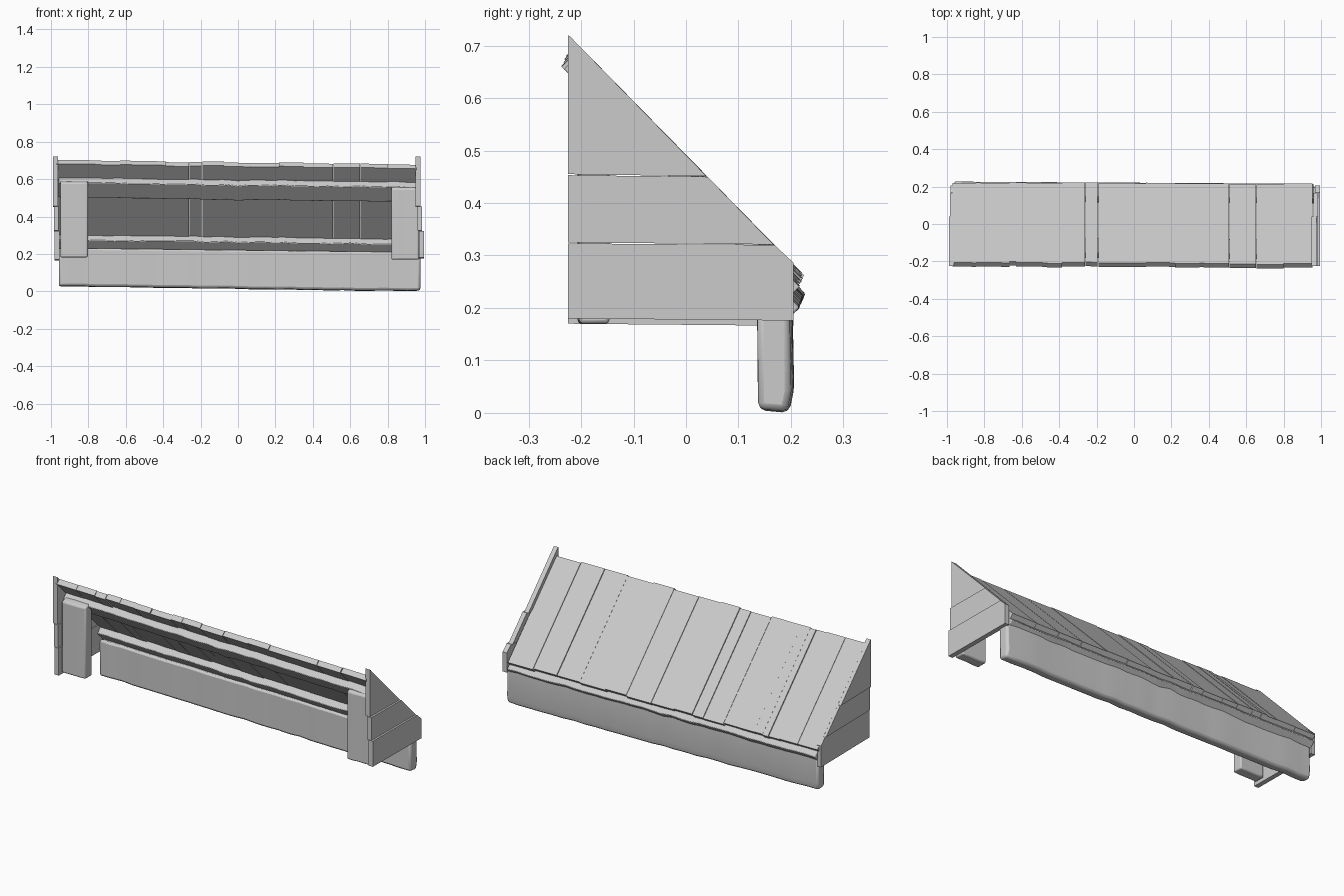
import bpy, bmesh, random
from mathutils import Vector

random.seed(4)
if "Cube" in bpy.data.objects:
    bpy.data.objects.remove(bpy.data.objects["Cube"], do_unlink=True)

wood = bpy.data.materials.new("weathered grey wood")
wood.use_nodes = True
wood.diffuse_color = (0.6, 0.6, 0.6, 1)
wood.node_tree.nodes["Principled BSDF"].inputs["Base Color"].default_value = (0.6, 0.6, 0.6, 1)

SLOPE = Vector((0.7, -0.714))    # down the roof, in (y, z)
NORMAL = Vector((0.714, 0.7))    # out of the roof, in (y, z)


def sag(x):
    """Droop of the old timber along its length, in (y, z)."""
    t = (x + 1) / 2
    dip = 0.005 if abs(x) < 0.06 else 0
    return Vector((-0.012 * t, -0.026 * t - dip))


def sweep(name, sections, bevel=0.0, smooth=False):
    """Skin a list of (x, [(y, z), ...]) sections into a closed solid."""
    bm = bmesh.new()
    rings = [[bm.verts.new((x, y, z)) for y, z in pts] for x, pts in sections]
    n = len(rings[0])
    for a, b in zip(rings, rings[1:]):
        for i in range(n):
            j = (i + 1) % n
            bm.faces.new((a[i], a[j], b[j], b[i]))
    bm.faces.new(rings[0])
    bm.faces.new(rings[-1])
    bmesh.ops.recalc_face_normals(bm, faces=bm.faces)
    mesh = bpy.data.meshes.new(name)
    bm.to_mesh(mesh)
    bm.free()
    obj = bpy.data.objects.new(name, mesh)
    bpy.context.collection.objects.link(obj)
    mesh.materials.append(wood)
    if bevel:
        mod = obj.modifiers.new("worn edges", "BEVEL")
        mod.width = bevel
        mod.segments = 2
        mod.limit_method = "ANGLE"
        mod.angle_limit = 0.8
    if smooth:
        bpy.ops.object.select_all(action="DESELECT")
        obj.select_set(True)
        bpy.context.view_layer.objects.active = obj
        bpy.ops.object.shade_smooth_by_angle(angle=0.7)
    return obj


def sloped_box(origin, length, depth):
    """Rectangle lying along the roof slope, its depth going inwards."""
    p = Vector(origin)
    q = p + SLOPE * length
    return [p, q, q - NORMAL * depth, p - NORMAL * depth]


def stations(x0, x1, count):
    return [x0 + (x1 - x0) * i / (count - 1) for i in range(count)]


# Roof planks running down the slope
seams = [-0.97, -0.845, -0.73, -0.665, -0.63, -0.575, -0.48, -0.385, -0.26, -0.19,
         -0.075, 0.065, 0.22, 0.35, 0.51, 0.655, 0.8, 0.955]
for k, (x0, x1) in enumerate(zip(seams, seams[1:])):
    gap = 0.004 if x1 in (-0.19, 0.655) else 0.001
    lift = NORMAL * random.uniform(-0.003, 0.003)
    start = SLOPE * random.uniform(-0.004, 0.004)
    box = sloped_box(Vector((-0.203, 0.702)) + lift + start, 0.61, 0.03)
    sweep(f"roof_plank_{k + 1}",
          [(x, [p + sag(x) for p in box]) for x in (x0, x1 - gap)])

# Flat battens under the planks
for name, origin in (("upper_batten", (-0.149, 0.612)), ("lower_batten", (0.15, 0.307))):
    box = sloped_box(origin, 0.112, 0.043)
    rings = []
    for x in stations(-0.96, 0.96, 33):
        wob = Vector((0, random.uniform(-0.003, 0.003)))
        rings.append((x, [p + sag(x) + wob for p in box]))
    sweep(name, rings, 0.004, True)

# Heavy beam along the low back edge
rings = []
for x in stations(-0.958, 0.975, 29):
    w = random.uniform(-0.003, 0.003)
    low = max(0.0, 0.024 - 0.014 * (x + 1)) + abs(w)
    top = 0.235 - 0.012 * (x + 1)
    rings.append((x, [(0.14 + w, low + 0.005), (0.195 + w, low),
                      (0.203 + w, low + 0.04), (0.2 + w, top - 0.015),
                      (0.138 + w, top)]))
sweep("back_beam", rings, 0.012, True)

# Short front posts
for name, x0, x1, top, foot in (("post_negative_x", -0.95, -0.803, 0.59, 0.182),
                                ("post_positive_x", 0.82, 0.968, 0.56, 0.17)):
    rings = []
    for x in stations(x0, x1, 5):
        w = random.uniform(-0.002, 0.002)
        rings.append((x, [(-0.205 + w, foot), (-0.146, foot), (-0.146, top),
                          (-0.18, top), (-0.205 + w, top - 0.01)]))
    sweep(name, rings, 0.007, True)

# Triangular ends, each made of three horizontal boards
EDGE_BACK, EDGE_FRONT = 0.205, -0.225


def roof_line(z):
    return min(EDGE_BACK, (0.495 - z) / 1.02)


for side, label in ((-1, "negative_x"), (1, "positive_x")):
    base = 0.18 if side > 0 else 0.17
    levels = [base, 0.325, 0.455, 0.722]
    for k, (z0, z1) in enumerate(zip(levels, levels[1:])):
        z1 -= 0.002
        pts = [(EDGE_FRONT, z0), (roof_line(z0), z0 - 0.004)]
        if k == 0:
            pts.append((EDGE_BACK, 0.286))
        pts += [(roof_line(z1), z1 - 0.003), (EDGE_FRONT, z1)]
        # Boards lean slightly along x
        shift = -0.009 * (k - 1) if side > 0 else -0.004 * (k - 1)
        mid = side * 0.972 + shift
        sweep(f"end_board_{label}_{k + 1}",
              [(mid - 0.013, pts), (mid + 0.013, pts)])
